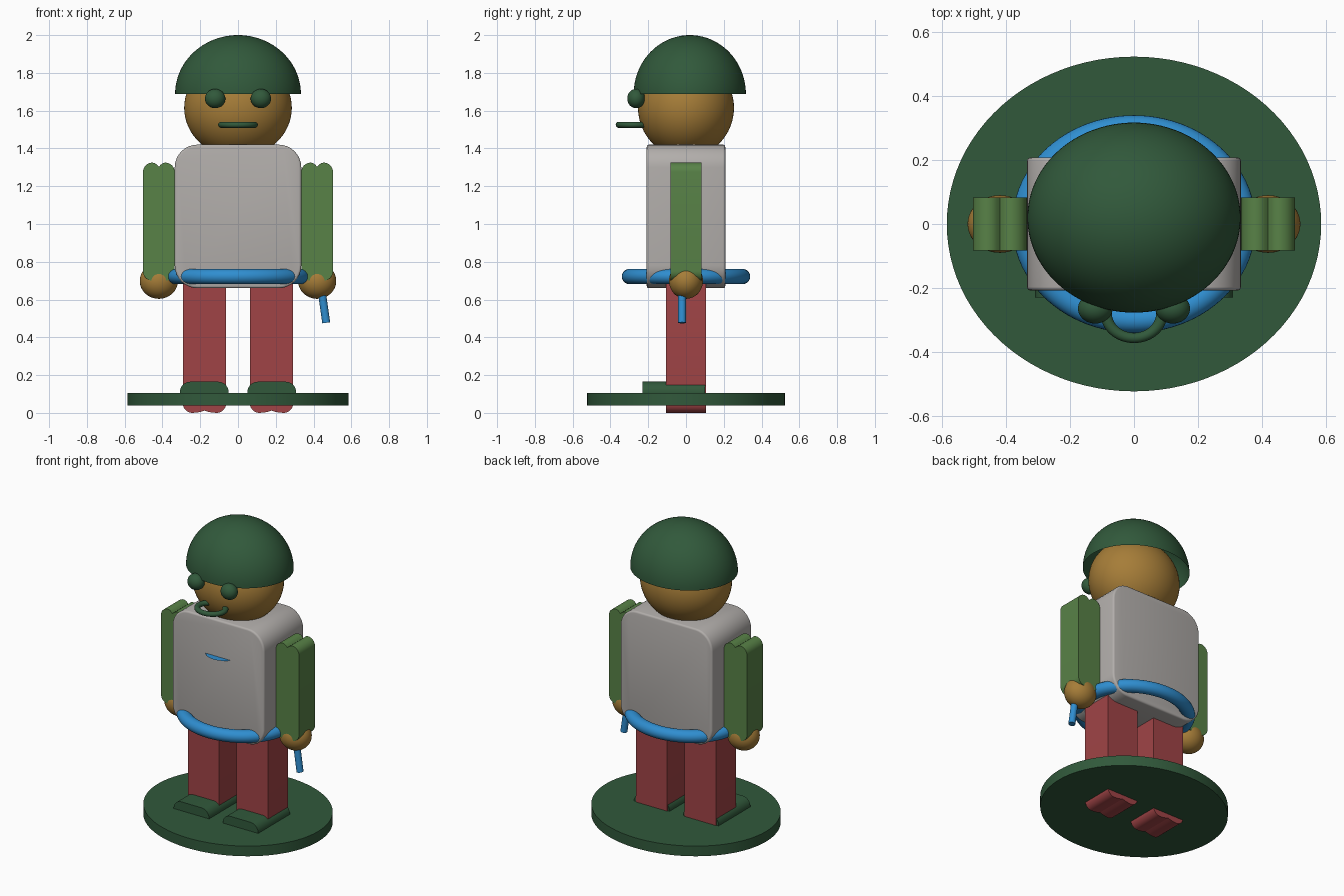
import bpy
import bmesh
from math import pi, sin, cos, radians
from mathutils import Vector

cube = bpy.data.objects.get("Cube")
if cube:
    bpy.data.objects.remove(cube, do_unlink=True)


def material(name, rgb):
    linear = [((c / 255 + 0.055) / 1.055) ** 2.4 for c in rgb] + [1]
    m = bpy.data.materials.new(name)
    m.use_nodes = True
    m.diffuse_color = linear
    m.node_tree.nodes["Principled BSDF"].inputs["Base Color"].default_value = linear
    return m


DARK_GREEN = material("dark green", (49, 89, 59))
LEAF_GREEN = material("leaf green", (88, 130, 71))
RED = material("brick red", (160, 68, 70))
GREY = material("warm grey", (178, 174, 171))
BLUE = material("blue", (47, 142, 208))
SKIN = material("ochre skin", (166, 125, 56))


def finish(ob, name, mat, angle=35):
    ob.name = name
    ob.data.materials.clear()
    ob.data.materials.append(mat)
    bpy.ops.object.select_all(action="DESELECT")
    ob.select_set(True)
    bpy.context.view_layer.objects.active = ob
    bpy.ops.object.shade_smooth_by_angle(angle=radians(angle))
    return ob


def from_bmesh(bm, name, mat):
    bmesh.ops.recalc_face_normals(bm, faces=bm.faces)
    me = bpy.data.meshes.new(name)
    bm.to_mesh(me)
    bm.free()
    ob = bpy.data.objects.new(name, me)
    bpy.context.collection.objects.link(ob)
    return finish(ob, name, mat)


def ellipsoid(name, mat, loc, radii):
    bpy.ops.mesh.primitive_uv_sphere_add(segments=64, ring_count=32, location=loc)
    ob = bpy.context.object
    ob.scale = radii
    return finish(ob, name, mat)


def ring(name, mat, loc, major, minor, stretch):
    bpy.ops.mesh.primitive_torus_add(location=loc, major_radius=major, minor_radius=minor,
                                     major_segments=96, minor_segments=24)
    ob = bpy.context.object
    ob.scale = stretch
    return finish(ob, name, mat)


def slab(name, mat, x, y, z, radius, notch=0.0, bevel=0.0):
    """Rounded outline in x and z, extruded along y; notch dents both ends."""
    cx, hw = (x[0] + x[1]) / 2, (x[1] - x[0]) / 2
    cz, hh = (z[0] + z[1]) / 2, (z[1] - z[0]) / 2
    outline = []
    for quarter, (sx, sz) in enumerate([(1, 1), (-1, 1), (-1, -1), (1, -1)]):
        for i in range(9):
            a = (quarter + i / 8) * pi / 2
            outline.append((sx * (hw - radius) + radius * cos(a),
                            sz * (hh - radius) + radius * sin(a)))
        if notch and quarter in (0, 2):
            flat = hw - radius
            for t in (0.6, 0.3, 0, -0.3, -0.6):
                dip = notch * (1 - abs(t)) ** 2
                outline.append((sx * flat * t, sz * (hh - dip)))
    bm = bmesh.new()
    face = bm.faces.new([bm.verts.new((cx + px, y[0], cz + pz)) for px, pz in outline])
    new = bmesh.ops.extrude_face_region(bm, geom=[face])["geom"]
    verts = [g for g in new if isinstance(g, bmesh.types.BMVert)]
    bmesh.ops.translate(bm, verts=verts, vec=(0, y[1] - y[0], 0))
    if bevel:
        rims = [e for e in bm.edges if abs(e.verts[0].co.y - e.verts[1].co.y) < 1e-5]
        bmesh.ops.bevel(bm, geom=rims, offset=bevel, segments=3, profile=0.5, affect="EDGES")
    return from_bmesh(bm, name, mat)


# Oval stand
bpy.ops.mesh.primitive_cylinder_add(vertices=96, radius=1, depth=0.067, location=(0, 0, 0.073))
bpy.context.object.scale = (0.585, 0.523, 1)
finish(bpy.context.object, "stand", DARK_GREEN)

# Torso, belt and thin chest badge
slab("torso", GREY, (-0.335, 0.335), (-0.208, 0.208), (0.66, 1.42), 0.12, bevel=0.012)
ring("belt", BLUE, (0, 0, 0.722), 0.3, 0.04, (1.12, 1, 1))
bpy.ops.mesh.primitive_circle_add(vertices=48, radius=0.112, fill_type="NGON",
                                  location=(0, -0.143, 1.18))
finish(bpy.context.object, "chest_badge", BLUE)

# Limbs on both sides
for side, s in (("left", 1), ("right", -1)):
    def span(a, b):
        return sorted((s * a, s * b))
    slab(side + "_leg", RED, span(0.063, 0.292), (-0.106, 0.106), (0, 0.76), 0.05, notch=0.012)
    slab(side + "_shoe", DARK_GREEN, span(0.05, 0.308), (-0.23, 0.1), (0.05, 0.165), 0.055)
    slab(side + "_arm", LEAF_GREEN, span(0.335, 0.503), (-0.083, 0.083), (0.7, 1.325), 0.05,
         notch=0.022)
    ellipsoid(side + "_hand", SKIN, (s * 0.419, 0, 0.699), (0.101, 0.09, 0.095))
    ellipsoid(side + "_eye", DARK_GREEN, (s * 0.121, -0.264, 1.664), (0.054, 0.047, 0.051))

# Stick held in the left hand
top, end = Vector((0.435, -0.021, 0.7)), Vector((0.467, -0.021, 0.477))
bpy.ops.mesh.primitive_cylinder_add(vertices=32, radius=0.021, depth=(top - end).length,
                                    location=(top + end) / 2)
bpy.context.object.rotation_euler = (top - end).to_track_quat("Z", "Y").to_euler()
finish(bpy.context.object, "stick", BLUE)

# Head and mouth
ellipsoid("head", SKIN, (0, 0, 1.615), (0.285, 0.254, 0.262))
ring("mouth", DARK_GREEN, (0, -0.278, 1.525), 0.078, 0.016, (1.12, 1, 1))

# Open half-dome helmet
bm = bmesh.new()
bmesh.ops.create_uvsphere(bm, u_segments=96, v_segments=48, radius=1)
bmesh.ops.delete(bm, geom=[v for v in bm.verts if v.co.z < -0.001], context="VERTS")
bmesh.ops.scale(bm, vec=(0.333, 0.297, 0.312), verts=bm.verts)
bmesh.ops.translate(bm, vec=(0, 0.02, 1.688), verts=bm.verts)
from_bmesh(bm, "helmet", DARK_GREEN)
